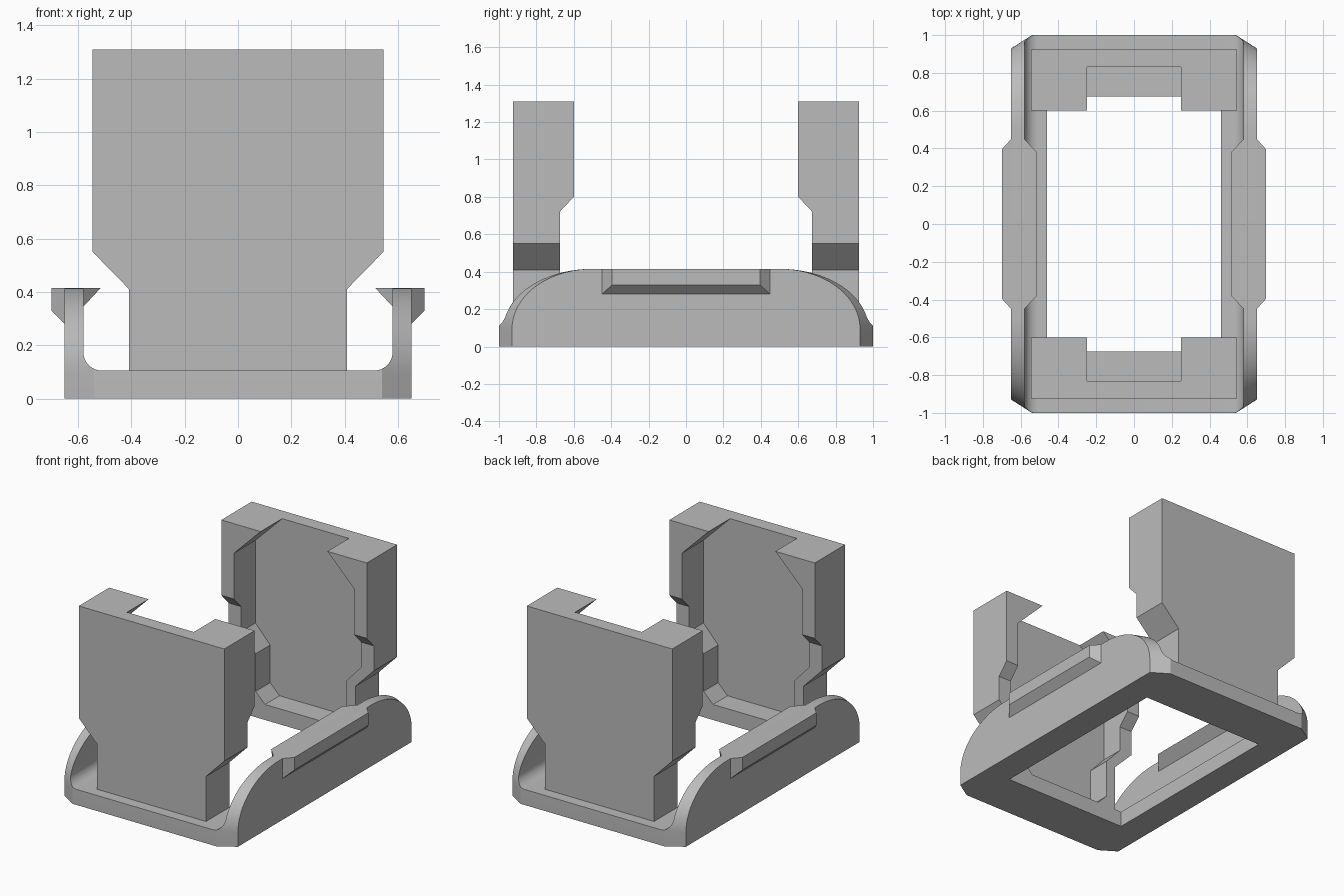
import bpy
import bmesh
import math

old = bpy.data.objects.get("Cube")
if old:
    bpy.data.objects.remove(old)

grey = bpy.data.materials.new("plain grey")
grey.use_nodes = True
grey.diffuse_color = (0.5, 0.5, 0.5, 1)
grey.node_tree.nodes["Principled BSDF"].inputs["Base Color"].default_value = (0.5, 0.5, 0.5, 1)


def finish(bm, name):
    bmesh.ops.recalc_face_normals(bm, faces=bm.faces)
    mesh = bpy.data.meshes.new(name)
    bm.to_mesh(mesh)
    bm.free()
    mesh.materials.append(grey)
    ob = bpy.data.objects.new(name, mesh)
    bpy.context.collection.objects.link(ob)
    return ob


def loft(name, rings):
    """Skin matching closed rings and cap both ends."""
    bm = bmesh.new()
    rows = [[bm.verts.new(p) for p in ring] for ring in rings]
    n = len(rows[0])
    for a, b in zip(rows, rows[1:]):
        for i in range(n):
            j = (i + 1) % n
            bm.faces.new((a[i], a[j], b[j], b[i]))
    bm.faces.new(rows[0])
    bm.faces.new(rows[-1])
    return finish(bm, name)


def prism_y(name, profile, y0, y1):
    return loft(name, [[(x, y, z) for x, z in profile] for y in (y0, y1)])


def prism_x(name, profile, x0, x1):
    return loft(name, [[(x, y, z) for y, z in profile] for x in (x0, x1)])


def hull(name, points):
    bm = bmesh.new()
    for p in points:
        bm.verts.new(p)
    bmesh.ops.convex_hull(bm, input=bm.verts)
    return finish(bm, name)


def apply(ob, mod):
    bpy.context.view_layer.objects.active = ob
    bpy.ops.object.modifier_apply(modifier=mod.name)


def cut(ob, cutter, operation):
    mod = ob.modifiers.new("cut", 'BOOLEAN')
    mod.operation = operation
    mod.solver = 'EXACT'
    mod.object = cutter
    apply(ob, mod)
    bpy.data.objects.remove(cutter)


def mirror_copy(ob, axis, name):
    twin = ob.copy()
    twin.data = ob.data.copy()
    twin.name = name
    bpy.context.collection.objects.link(twin)
    bm = bmesh.new()
    bm.from_mesh(twin.data)
    for v in bm.verts:
        v.co[axis] = -v.co[axis]
    bmesh.ops.reverse_faces(bm, faces=bm.faces)
    bm.to_mesh(twin.data)
    bm.free()


def mirrored(half):
    """Complete a half profile across its first coordinate."""
    return half + [(-u, v) for u, v in reversed(half)]


# Tray: a filleted channel trimmed by rounded sides and clipped corners
FLOOR, TOP, R = 0.105, 0.415, 0.07
fillet = [(0.51 + R * math.sin(a), FLOOR + R - R * math.cos(a))
          for a in (math.pi / 2 * i / 10 for i in range(11))]
channel = [(0.7, -0.05), (0.7, 0.5), (0.58, 0.5)] + fillet[::-1]
tray = prism_y("tray", mirrored(channel), -1.1, 1.1)


def side_ring(x, y_end):
    half = [(y_end, 0)]
    for i in range(25):
        a = math.pi / 2 * i / 24
        half.append((0.5 + (y_end - 0.5) * math.cos(a),
                     FLOOR - 0.01 + (TOP - FLOOR + 0.01) * math.sin(a)))
    return [(x, y, z) for y, z in mirrored(half)]


envelope = loft("envelope", [side_ring(-0.65, 0.93), side_ring(-0.54, 1),
                             side_ring(0.54, 1), side_ring(0.65, 0.93)])
cut(tray, envelope, 'INTERSECT')
opening = [(0.46, -0.1), (0.46, 0.3)]
cut(tray, prism_y("opening", mirrored(opening), -0.675, 0.675), 'DIFFERENCE')
bpy.ops.object.select_all(action='DESELECT')
tray.select_set(True)
bpy.context.view_layer.objects.active = tray
bpy.ops.object.shade_smooth_by_angle(angle=math.radians(25))

# Side rails: outer grip and inner lip on the wall tops
grip = hull("left_grip", [(x, s * y, z) for s in (-1, 1) for x, y, z in
                          [(0.64, 0.45, 0.28), (0.65, 0.45, 0.28), (0.64, 0.45, TOP),
                           (0.65, 0.45, TOP), (0.70, 0.395, 0.33), (0.70, 0.395, TOP)]])
lip = hull("left_lip", [(x, s * y, z) for s in (-1, 1) for x, y, z in
                        [(0.59, 0.45, 0.345), (0.58, 0.45, 0.345), (0.59, 0.45, TOP),
                         (0.58, 0.45, TOP), (0.515, 0.38, TOP)]])
mirror_copy(grip, 0, "right_grip")
mirror_copy(lip, 0, "right_lip")

# Upright: flared block, stepped on its inner side, with a hollow inner face
HEIGHT = 1.31
outline = [(0.408, 0.1), (0.408, 0.41), (0.545, 0.55), (0.545, HEIGHT)]
upright = prism_y("back_upright", mirrored(outline), 0.5, 0.925)
step = [(0.4, 0), (0.675, 0), (0.675, 0.72), (0.6, 0.8), (0.6, 1.5), (0.4, 1.5)]
cut(upright, prism_x("step", step, -1, 1), 'DIFFERENCE')
hollow = [(0.27, 0.05), (0.27, FLOOR), (0.34, 0.175), (0.34, 0.43), (0.45, 0.55),
          (0.45, 1.11), (0.25, HEIGHT), (0.25, 1.4)]
cut(upright, prism_y("hollow", mirrored(hollow), 0.4, 0.83), 'DIFFERENCE')
mirror_copy(upright, 1, "front_upright")
